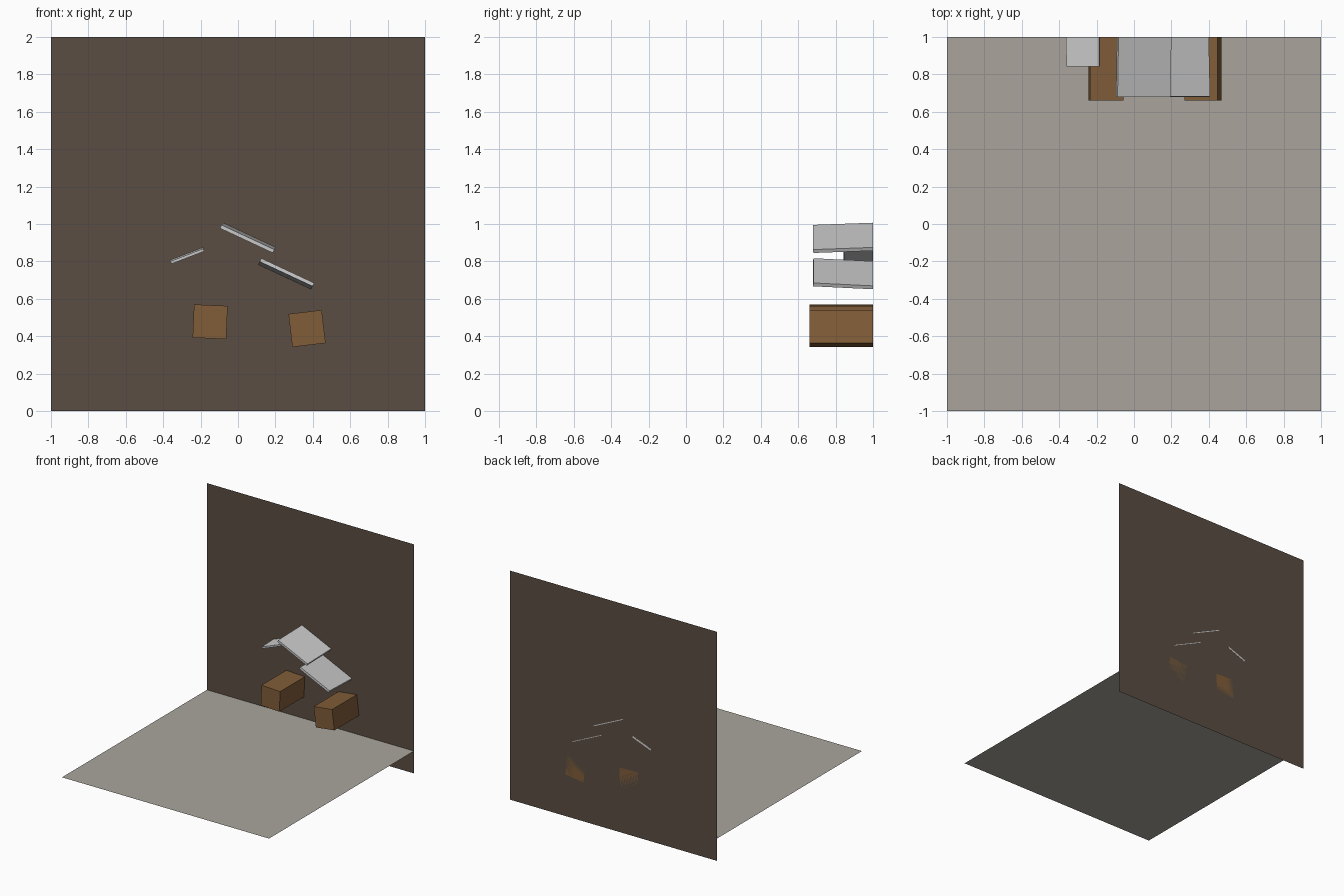
import bpy
from math import radians

if "Cube" in bpy.data.objects:
    bpy.data.objects.remove(bpy.data.objects["Cube"])


def material(name, rgb):
    mat = bpy.data.materials.new(name)
    mat.diffuse_color = (*rgb, 1)
    mat.use_nodes = True
    mat.node_tree.nodes["Principled BSDF"].inputs["Base Color"].default_value = mat.diffuse_color
    return mat


def finish(name, mat):
    obj = bpy.context.object
    obj.name = name
    if mat:
        obj.data.materials.append(mat)
    return obj


def sheet(name, loc, rot, mat):
    bpy.ops.mesh.primitive_plane_add(size=2, location=loc, rotation=rot)
    return finish(name, mat)


def block(name, loc, size, pitch, roll, mat=None):
    # pitch tips the depth axis, roll turns the block in the plane of the wall
    bpy.ops.mesh.primitive_cube_add(
        size=1, location=loc, rotation=(radians(pitch), radians(roll), 0))
    obj = finish(name, mat)
    obj.scale = size
    return obj


floor_mat = material("floor_stone", (0.40, 0.375, 0.335))
wall_mat = material("wall_brown", (0.10, 0.075, 0.055))
wood_mat = material("wood", (0.22, 0.11, 0.04))

# Backdrop: floor and rear wall as single sheets
sheet("floor", (0, 0, 0.195), (0, 0, 0), floor_mat)
sheet("rear_wall", (0, 1, 1), (radians(90), 0, 0), wall_mat)

# Wooden blocks sticking out of the wall
block("left_block", (-0.149, 0.83, 0.477), (0.18, 0.34, 0.178), 0, 2.5, wood_mat)
block("right_block", (0.369, 0.83, 0.441), (0.179, 0.34, 0.178), 0, -6.8, wood_mat)

# Thin tilted slabs above the blocks
block("upper_slab", (0.052, 0.84, 0.926), (0.312, 0.32, 0.02), 2.3, 25)
block("right_slab", (0.258, 0.84, 0.734), (0.312, 0.32, 0.02), -3.1, 25)
block("left_slab", (-0.272, 0.922, 0.83), (0.188, 0.157, 0.015), 2, -21)
